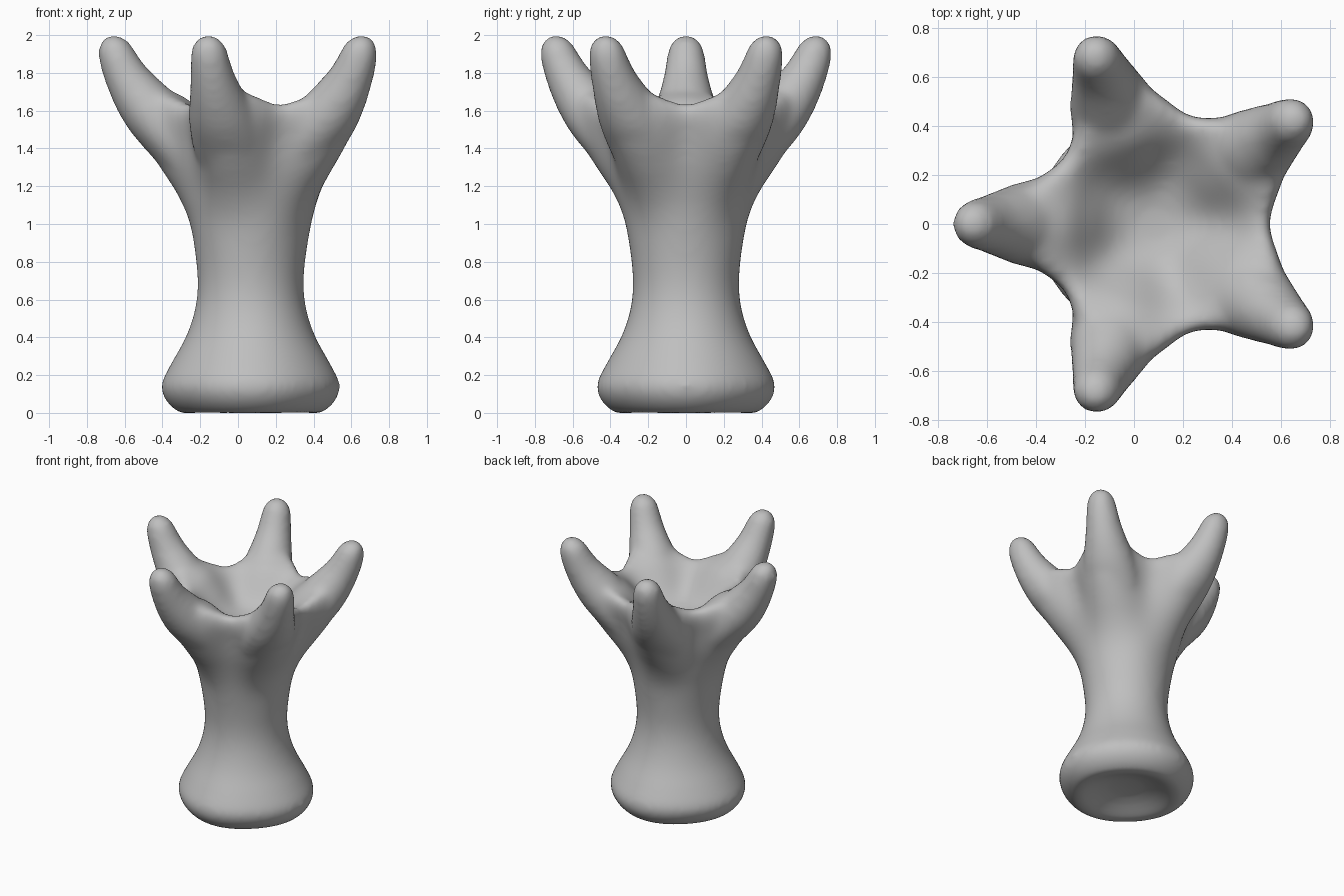
import bpy, bmesh, math
from mathutils import Vector

cube = bpy.data.objects.get("Cube")
if cube:
    bpy.data.objects.remove(cube, do_unlink=True)

FINGERS = 5
CENTRE_X = 0.067
bm = bmesh.new()


def refine(points, steps=3):
    """Run a smooth curve through control rows."""
    rows = [Vector(p) for p in points]
    last = len(rows) - 1
    result = []
    for i in range(last):
        a, b, c, d = (rows[max(0, min(last, i + k))] for k in (-1, 0, 1, 2))
        for s in range(steps):
            t = s / steps
            result.append(b + (c - a) * t / 2 + (a - b * 2.5 + c * 2 - d / 2) * t ** 2
                          + ((b - c) * 3 + d - a) * t ** 3 / 2)
    return result + [rows[-1]]


def loft(rings):
    """Skin a list of closed rings and cap both ends."""
    loops = [[bm.verts.new(p) for p in ring] for ring in rings]
    n = len(loops[0])
    for a, b in zip(loops, loops[1:]):
        for i in range(n):
            j = (i + 1) % n
            bm.faces.new((a[i], a[j], b[j], b[i]))
    bm.faces.new(loops[0][::-1])
    bm.faces.new(loops[-1])


# Body: dished foot, waist, flared cup and shallow bowl
# radius, height, extra radius and extra height towards each finger
profile = [
    (.01, .07, 0, 0), (.12, .062, 0, 0), (.21, .037, 0, 0), (.30, .0, 0, 0),
    (.36, -.008, 0, 0), (.435, .05, 0, 0), (.468, .14, 0, 0), (.42, .25, 0, 0),
    (.345, .39, 0, 0), (.30, .52, 0, 0), (.281, .65, 0, 0), (.289, .80, 0, 0),
    (.322, 1.0, 0, 0), (.36, 1.15, .03, 0), (.405, 1.3, .09, 0),
    (.44, 1.45, .15, 0), (.465, 1.56, .15, .03), (.455, 1.62, .13, .075),
    (.42, 1.632, .09, .08), (.36, 1.595, .01, .07), (.28, 1.525, 0, .055),
    (.19, 1.46, 0, .02), (.1, 1.425, 0, 0), (.01, 1.415, 0, 0),
]
SEGMENTS = 100
rings = []
for r, z, dr, dz in refine(profile):
    shift = CENTRE_X + 0.05 * max(0, z - 1.1)
    square = 0.018 * max(0, 1 - 2 * z)
    ring = []
    for i in range(SEGMENTS):
        a = math.tau * i / SEGMENTS
        pull = 0.5 + 0.5 * math.cos(FINGERS * (a - math.pi))
        radius = r * (1 + square * math.cos(4 * a)) + dr * pull
        ring.append((shift + radius * math.cos(a), radius * math.sin(a), z + dz * pull))
    rings.append(ring)
loft(rings)

# Fingers: tapered tubes leaning outwards
# distance from axis, height, half depth, half width
path = [(.29, 1.22, .10, .15), (.40, 1.42, .14, .19), (.51, 1.57, .155, .175),
        (.59, 1.67, .14, .146), (.65, 1.76, .12, .122), (.697, 1.855, .104, .106),
        (.72, 1.92, .092, .094), (.73, 1.965, .068, .07), (.734, 1.998, .022, .022)]
SIDES = 24
rows = refine(path)
for k in range(FINGERS):
    turn = math.pi + math.tau * k / FINGERS
    out = Vector((math.cos(turn), math.sin(turn), 0))
    side = Vector((-math.sin(turn), math.cos(turn), 0))
    centres = [Vector((CENTRE_X, 0, row[1])) + out * row[0] for row in rows]
    rings = []
    for i, c in enumerate(centres):
        along = (centres[min(i + 1, len(rows) - 1)] - centres[max(i - 1, 0)]).normalized()
        across = side.cross(along)
        depth, width = rows[i][2], rows[i][3]
        rings.append([c + side * math.cos(t) * width + across * math.sin(t) * depth
                      for t in (math.tau * s / SIDES for s in range(SIDES))])
    loft(rings)

bmesh.ops.recalc_face_normals(bm, faces=bm.faces)
mesh = bpy.data.meshes.new("fingered_vase")
bm.to_mesh(mesh)
bm.free()
vase = bpy.data.objects.new("fingered_vase", mesh)
bpy.context.collection.objects.link(vase)

# Fuse the parts into one soft skin
fuse = vase.modifiers.new("fuse", 'REMESH')
fuse.mode = 'VOXEL'
fuse.voxel_size = 0.02
soften = vase.modifiers.new("soften", 'SMOOTH')
soften.factor = 0.5
soften.iterations = 18
bpy.context.view_layer.objects.active = vase
vase.select_set(True)
for name in ("fuse", "soften"):
    bpy.ops.object.modifier_apply(modifier=name)

# Stand the foot on the ground
lowest = min(v.co.z for v in vase.data.vertices)
for v in vase.data.vertices:
    v.co.z -= lowest

# Colour
grey = bpy.data.materials.new("light_grey")
grey.use_nodes = True
colour = (0.52, 0.52, 0.52, 1)
grey.diffuse_color = colour
grey.node_tree.nodes["Principled BSDF"].inputs["Base Color"].default_value = colour
vase.data.materials.clear()
vase.data.materials.append(grey)
bpy.ops.object.shade_smooth()
